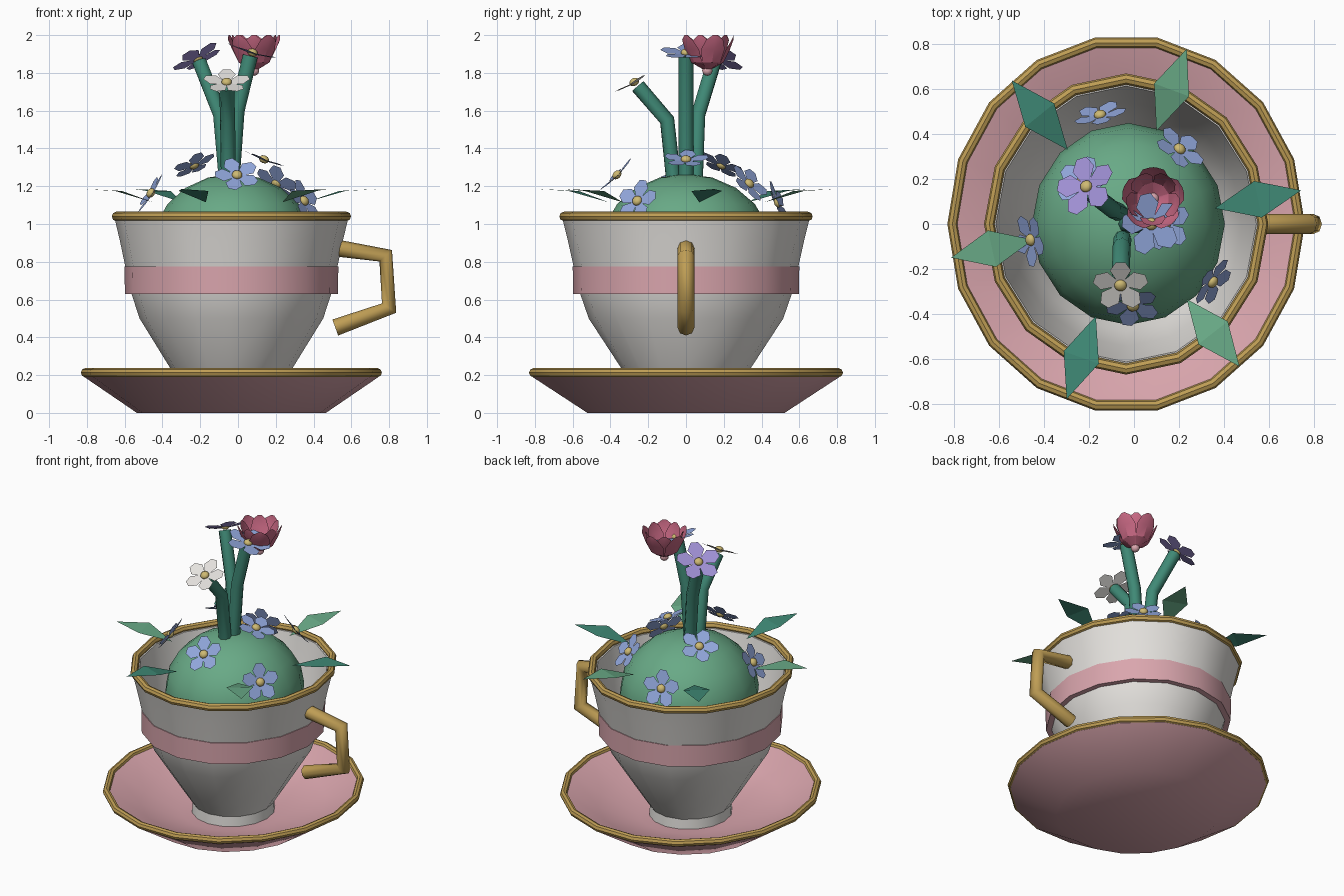
import bpy, bmesh, math
from mathutils import Vector, Matrix

if "Cube" in bpy.data.objects:
    bpy.data.objects.remove(bpy.data.objects["Cube"])

CX, SQ = -0.035, 0.944   # cup axis, and its slight flattening along x


def mat(name, r, g, b):
    m = bpy.data.materials.new(name)
    m.diffuse_color = (r, g, b, 1)
    m.use_nodes = True
    m.node_tree.nodes["Principled BSDF"].inputs["Base Color"].default_value = m.diffuse_color
    return m


PINK = mat("pink_glaze", .70, .38, .42)
WHITE = mat("white_china", .78, .76, .73)
GOLD = mat("gold_trim", .52, .34, .09)
GREEN = mat("moss_green", .14, .40, .24)
TEAL = mat("stem_teal", .05, .25, .18)
BLUE = mat("petal_blue", .28, .38, .70)
PURPLE = mat("petal_purple", .35, .28, .66)
ROSE = mat("tulip_rose", .58, .14, .23)
YELLOW = mat("pollen_yellow", .62, .49, .17)


def finish(bm, name, mats, smooth=None):
    me = bpy.data.meshes.new(name)
    bm.to_mesh(me)
    bm.free()
    for m in mats:
        me.materials.append(m)
    ob = bpy.data.objects.new(name, me)
    bpy.context.collection.objects.link(ob)
    if smooth:
        bpy.ops.object.select_all(action='DESELECT')
        ob.select_set(True)
        bpy.context.view_layer.objects.active = ob
        bpy.ops.object.shade_smooth_by_angle(angle=math.radians(smooth))
    return ob


def lathe(name, profile, n, material, closed=False, smooth=35):
    """Spin an (r, z) profile around the cup axis; r = 0 closes the end."""
    bm = bmesh.new()
    rings = []
    for r, z in profile:
        if r == 0:
            rings.append([bm.verts.new((CX, 0, z))] * n)
        else:
            rings.append([bm.verts.new((CX + SQ * r * math.cos(math.tau * i / n),
                                        r * math.sin(math.tau * i / n), z)) for i in range(n)])
    pairs = list(zip(rings, rings[1:]))
    if closed:
        pairs.append((rings[-1], rings[0]))
    for a, b in pairs:
        for i in range(n):
            j = (i + 1) % n
            bm.faces.new(list(dict.fromkeys((a[i], a[j], b[j], b[i]))))
    bmesh.ops.recalc_face_normals(bm, faces=bm.faces)
    return finish(bm, name, [material], smooth)


def ring_profile(r, z, t, n=8):
    return [(r + t * math.cos(math.tau * i / n), z + t * math.sin(math.tau * i / n)) for i in range(n)]


def tube(name, pts, radius, material):
    cu = bpy.data.curves.new(name, 'CURVE')
    cu.dimensions = '3D'
    cu.bevel_depth, cu.bevel_resolution, cu.use_fill_caps = radius, 2, True
    sp = cu.splines.new('POLY')
    sp.points.add(len(pts) - 1)
    for p, co in zip(sp.points, pts):
        p.co = (*co, 1)
    cu.materials.append(material)
    ob = bpy.data.objects.new(name, cu)
    bpy.context.collection.objects.link(ob)


# Saucer and its gold edge
lathe("saucer", [(0, 0), (.53, 0), (.825, .19), (.825, .22), (.79, .215), (.60, .115),
                 (.34, .055), (0, .05)], 18, PINK)
lathe("saucer_rim", ring_profile(.82, .213, .024), 18, GOLD, closed=True)

# Cup with thin wall, foot, painted band and gold rim
lathe("cup", [(0, .05), (.27, .05), (.265, .12), (.345, .24), (.515, .50), (.56, .63), (.595, .775),
              (.625, .91), (.655, 1.03), (.615, 1.03), (.59, .91), (.545, .73),
              (.48, .52), (.30, .26), (0, .2)], 16, WHITE)
lathe("cup_band", [(.555, .63), (.597, .63), (.60, .775), (.585, .775)], 16, PINK)
lathe("cup_rim", ring_profile(.646, 1.04, .025), 16, GOLD, closed=True)

# Handle
tube("handle", [(.52, 0, .873), (.782, 0, .832), (.80, 0, .555), (.515, 0, .452)], .045, GOLD)

# Moss mound
bm = bmesh.new()
bmesh.ops.create_uvsphere(bm, u_segments=16, v_segments=10, radius=1,
                          matrix=Matrix.Translation((-.025, 0, .88)) @ Matrix.Diagonal((.43, .45, .385, 1)))
finish(bm, "moss_mound", [GREEN], 40)

# Stems
tube("stem_blue", [(-.035, 0, 1.18), (-.005, 0, 1.60), (.065, 0, 1.89)], .04, TEAL)
tube("stem_purple", [(-.06, .05, 1.18), (-.095, .065, 1.58), (-.205, .15, 1.86)], .04, TEAL)
tube("stem_white", [(-.05, -.06, 1.18), (-.055, -.10, 1.55), (-.06, -.255, 1.73)], .04, TEAL)


def flower(name, pos, normal, petal, size=.12, spin=0.0):
    """Five flat petals around a small domed centre."""
    bm = bmesh.new()
    outline = [(.1, -.1), (.62, -.38), (.98, -.17), (.98, .17), (.62, .38), (.1, .1)]
    for k in range(5):
        rot = Matrix.Rotation(spin + math.tau * k / 5, 3, 'Z')
        bm.faces.new([bm.verts.new(rot @ Vector((x * size, y * size, .12 * x * size)))
                      for x, y in outline])
    n_petals = len(bm.faces)
    bmesh.ops.create_icosphere(bm, subdivisions=2, radius=.028,
                               matrix=Matrix.Translation((0, 0, .008)) @ Matrix.Diagonal((1, 1, .75, 1)))
    for i, f in enumerate(bm.faces):
        f.material_index = 0 if i < n_petals else 1
    q = Vector(normal).to_track_quat('Z', 'Y')
    bm.transform(Matrix.Translation(pos) @ q.to_matrix().to_4x4())
    finish(bm, name, [petal, YELLOW], 30)


# Tall flowers
flower("tall_flower_white", (-.06, -.27, 1.745), (0, -.5, .87), WHITE, .125, math.pi / 2)
flower("tall_flower_purple", (-.21, .165, 1.87), (-.42, .35, .84), PURPLE, .14, .3)
flower("tall_flower_blue", (.075, 0, 1.90), (.28, -.02, .96), BLUE, .14, .3)

# Small flowers on the moss, facing outward
spots = [(-.15, .48, 1.11), (.20, .33, 1.21), (-.455, -.07, 1.16), (.345, -.255, 1.12),
         (-.005, -.36, 1.255), (-.23, .185, 1.305), (.135, 0, 1.335)]
for k, p in enumerate(spots):
    flower(f"moss_flower_{k + 1}", p, Vector(p) - Vector((CX, 0, .9)), BLUE, .12, math.pi / 2 + k * .4)

# Leaves: kite shapes rising out of the cup, alternating greens
leaves = [((-.295, .33), (-.545, .64)), ((.10, .415), (.235, .78)), ((.36, .07), (.745, .15)),
          ((.235, -.335), (.47, -.635)), ((-.17, -.41), (-.30, -.78)), ((-.45, -.07), (-.815, -.15))]
for k, (a, b) in enumerate(leaves):
    a, b = Vector((*a, 1.115)), Vector((*b, 1.185))
    d = b - a
    side = Vector((-d.y, d.x, 0)).normalized() * .083
    mid = a + d * .5
    mid.z = 1.175
    bm = bmesh.new()
    va, vr, vb, vl = [bm.verts.new(p) for p in (a, mid - side, b, mid + side)]
    bm.faces.new((va, vr, vl))
    bm.faces.new((vr, vb, vl))
    finish(bm, f"leaf_{k + 1}", [GREEN if k % 2 else TEAL])

# Tulip: two rings of cupped petals on a small bud
bm = bmesh.new()
rows = [(.025, 1.82, 30), (.085, 1.855, 36), (.12, 1.925, 33), (.138, 1.975, 20), (.14, 2.0, 5)]
for ring, (scale, count) in enumerate([(1, 5), (.86, 5)]):
    for k in range(count):
        base = math.tau * (k + ring * .5) / count + .3
        grid = []
        for r, z, w in rows:
            grid.append([bm.verts.new((.085 + scale * r * math.cos(base + math.radians(w * s)),
                                       .113 + scale * r * math.sin(base + math.radians(w * s)), z))
                         for s in (-1, 0, 1)])
        for lo, hi in zip(grid, grid[1:]):
            for i in range(2):
                bm.faces.new((lo[i], lo[i + 1], hi[i + 1], hi[i]))
finish(bm, "tulip_petals", [ROSE], 30)
bm = bmesh.new()
bmesh.ops.create_icosphere(bm, subdivisions=2, radius=.028, matrix=Matrix.Translation((.085, .113, 1.812)))
finish(bm, "tulip_bud", [PINK], 60)
